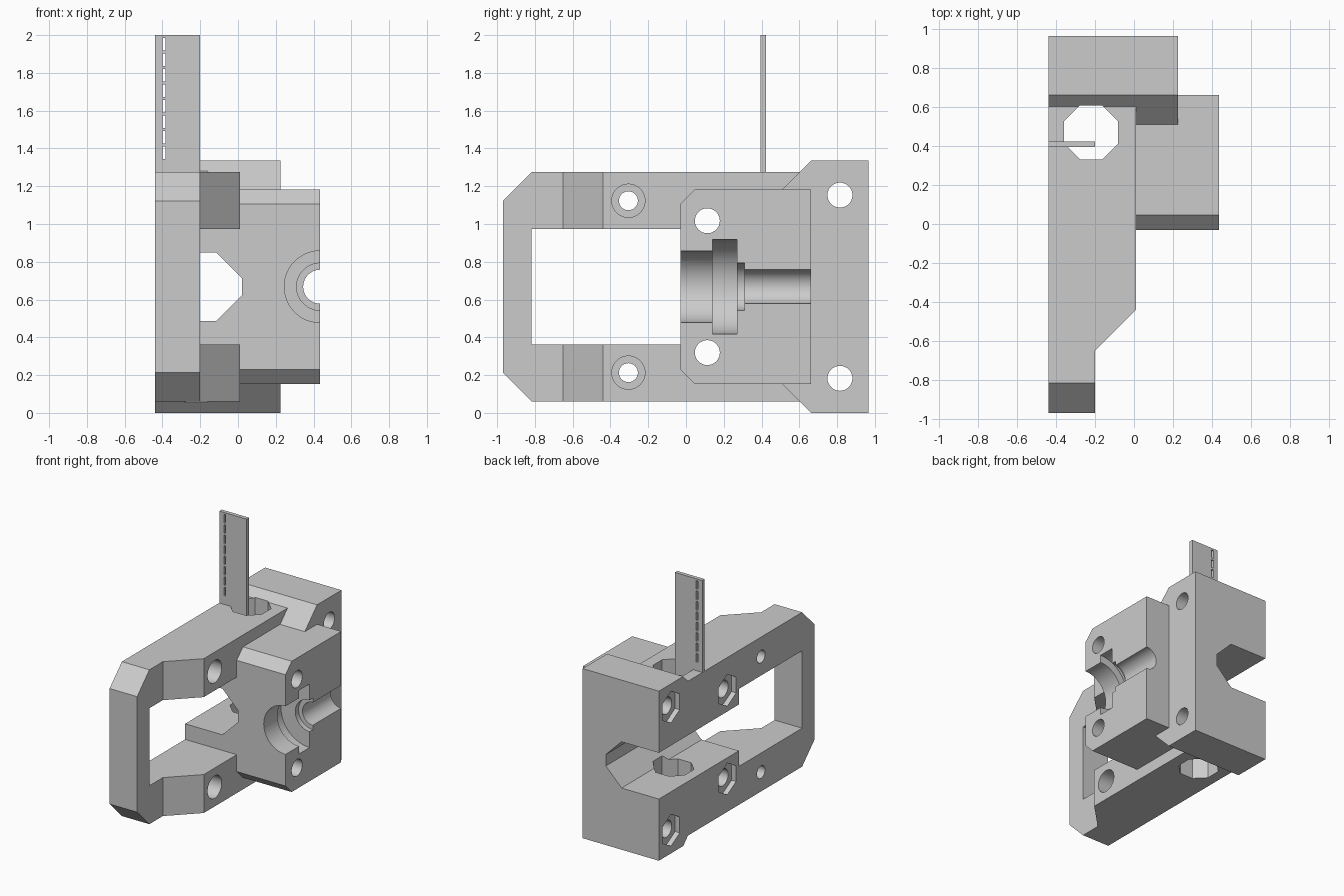
import bpy, bmesh
from math import cos, sin, pi, radians

cube = bpy.data.objects.get("Cube")
if cube:
    bpy.data.objects.remove(cube, do_unlink=True)

grey = bpy.data.materials.new("plain grey")
grey.use_nodes = True
grey.diffuse_color = (0.6, 0.6, 0.6, 1)
grey.node_tree.nodes["Principled BSDF"].inputs["Base Color"].default_value = (0.6, 0.6, 0.6, 1)

# Places a 2D profile point at distance d along an axis
PLACE = {"X": lambda p, d: (d, p[0], p[1]),
         "Y": lambda p, d: (p[0], d, p[1]),
         "Z": lambda p, d: (p[0], p[1], d)}


def prism(name, axis, points, start, end):
    """Extrude a closed profile along an axis."""
    bm = bmesh.new()
    a, b = ([bm.verts.new(PLACE[axis](p, d)) for p in points] for d in (start, end))
    bm.faces.new(a)
    bm.faces.new(b)
    for i in range(len(a)):
        j = (i + 1) % len(a)
        bm.faces.new((a[i], a[j], b[j], b[i]))
    bmesh.ops.recalc_face_normals(bm, faces=bm.faces)
    mesh = bpy.data.meshes.new(name)
    bm.to_mesh(mesh)
    bm.free()
    mesh.materials.append(grey)
    obj = bpy.data.objects.new(name, mesh)
    bpy.context.collection.objects.link(obj)
    return obj


def ring(center, radius, sides=48, turn=0.0):
    return [(center[0] + radius * cos(turn + 2 * pi * i / sides),
             center[1] + radius * sin(turn + 2 * pi * i / sides)) for i in range(sides)]


def rect(u0, u1, v0, v1):
    return [(u0, v0), (u1, v0), (u1, v1), (u0, v1)]


def combine(target, tool, operation="DIFFERENCE"):
    """Apply a boolean and discard the tool."""
    tool.hide_render = True
    mod = target.modifiers.new("combine", "BOOLEAN")
    mod.object, mod.operation, mod.solver = tool, operation, "EXACT"
    bpy.context.view_layer.objects.active = target
    bpy.ops.object.modifier_apply(modifier=mod.name)
    bpy.data.objects.remove(tool, do_unlink=True)


def mirrored(half):
    """Complete a lower-half (y, z) profile by reflecting it about mid height."""
    return half + [(y, 2 * MID - z) for y, z in reversed(half)]


MID = 0.668        # height of the symmetry plane
SIDE = -0.44       # flat outer side

# Main body: arm frame, rear flange and shaft block
body = prism("bracket_body", "X", mirrored([(-0.97, 0.213), (-0.817, 0.06), (0.8, 0.06)]), SIDE, 0.01)
combine(body, prism("arm_taper", "Z", [(-0.2, -1.1), (0.2, -1.1), (0.2, -0.25), (-0.2, -0.65)], -0.5, 2))
flange = mirrored([(0.505, 0.158), (0.663, 0), (0.966, 0)])
combine(body, prism("rear_flange", "X", flange, SIDE, 0.225), "UNION")
block = mirrored([(-0.03, 0.23), (0.047, 0.153), (0.663, 0.153)])
combine(body, prism("shaft_block", "X", block, -0.1, 0.435), "UNION")

# Arm window, side channel and vertical octagonal passage
combine(body, prism("arm_window", "X", rect(-0.817, -0.03, 0.363, 0.973), -0.6, 0.3))
channel = [(-0.6, MID - 0.182), (-0.115, MID - 0.182), (0.022, MID - 0.045),
           (0.022, MID + 0.045), (-0.115, MID + 0.182), (-0.6, MID + 0.182)]
combine(body, prism("side_channel", "Y", channel, -0.1, 1.2))
combine(body, prism("tie_passage", "Z", ring((-0.22, 0.47), 0.15, 8, pi / 8), -0.2, 1.6))

# Stepped half-round shaft seat
for start, end, radius in ((-0.1, 0.8, 0.09), (-0.1, 0.31, 0.125),
                           (-0.1, 0.2, 0.19), (0.14, 0.27, 0.25)):
    combine(body, prism("shaft_seat", "Y", ring((0.435, MID), radius), start, end))

# Screw holes, nut pockets and counterbores, above and below mid height
for side in (-1, 1):
    for y, offset in ((0.113, 0.349), (0.815, 0.485)):
        spot = (y, MID + side * offset)
        combine(body, prism("screw_hole", "X", ring(spot, 0.066), -0.6, 0.6))
        combine(body, prism("nut_pocket", "X", ring(spot, 0.125, 6, pi / 2), -0.6, SIDE + 0.04))
    spot = (-0.305, MID + side * 0.455)
    combine(body, prism("small_hole", "X", ring(spot, 0.05), -0.6, 0.3))
    combine(body, prism("counterbore", "X", ring(spot, 0.088), -0.2, 0.3))

# Upright tie strip with a row of slots
strip = prism("tie_strip", "Y", rect(SIDE + 0.001, -0.2, 1.0, 2.0), 0.394, 0.424)
for i in range(8):
    top = 1.985 - i * 0.082
    combine(strip, prism("strip_slot", "Y", rect(-0.4, -0.384, top - 0.066, top), 0.3, 0.5))

for obj in (body, strip):
    bpy.ops.object.select_all(action="DESELECT")
    obj.select_set(True)
    bpy.context.view_layer.objects.active = obj
    bpy.ops.object.shade_smooth_by_angle(angle=radians(30))
